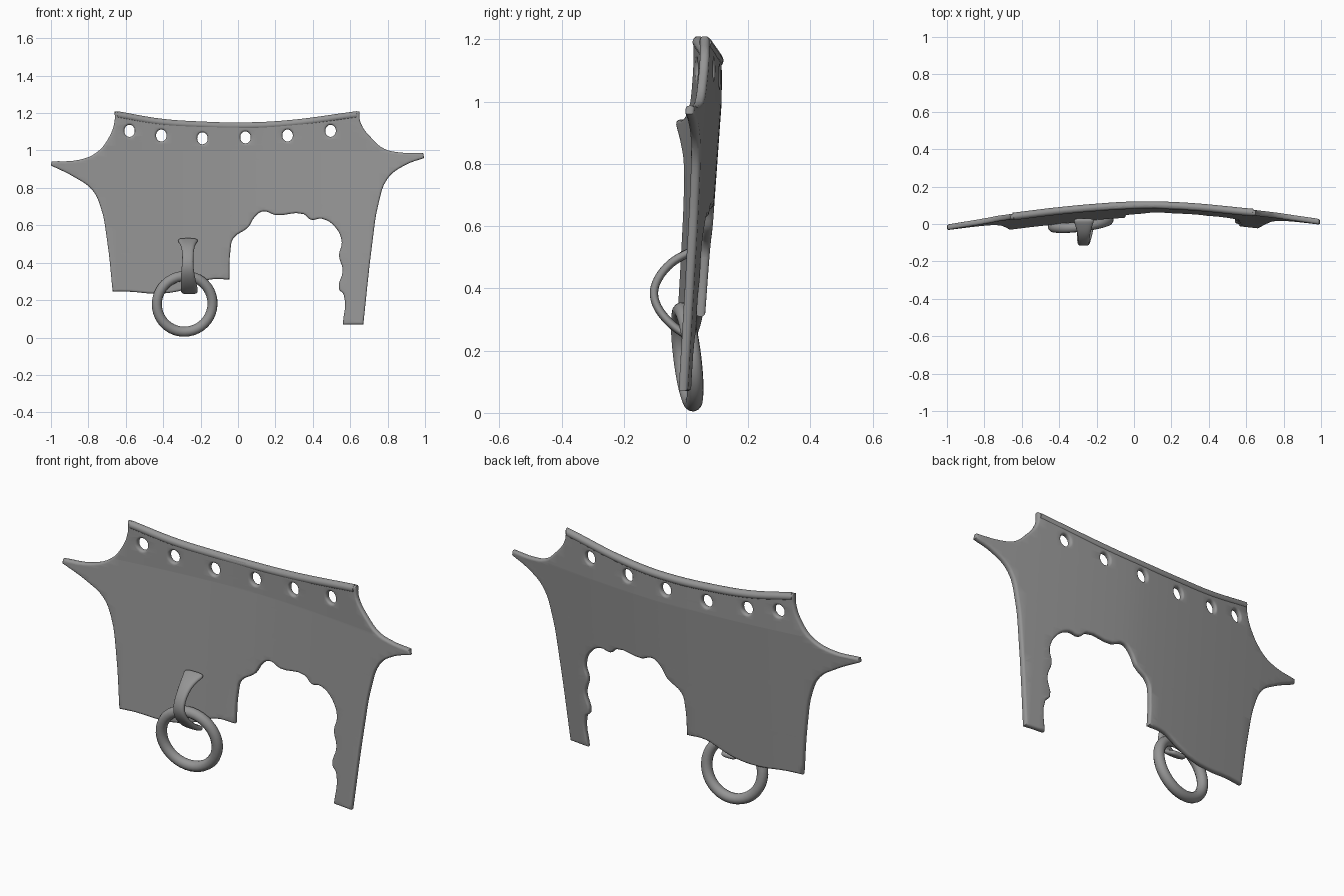
import bpy, bmesh, math
from mathutils import Vector

cube = bpy.data.objects.get("Cube")
if cube:
    bpy.data.objects.remove(cube, do_unlink=True)

grey = bpy.data.materials.new("worn grey")
grey.use_nodes = True
grey.diffuse_color = (0.3, 0.3, 0.3, 1)
grey.node_tree.nodes["Principled BSDF"].inputs["Base Color"].default_value = grey.diffuse_color


def bowed(x, z):
    """Depth of the plate's middle layer: bowed sideways, leaning forward below."""
    return 0.1 - 0.1 * abs(x - 0.08) ** 1.6 - 0.072 * max(0, 1 - z)


def finish(obj, angle=50):
    obj.data.materials.clear()
    obj.data.materials.append(grey)
    bpy.ops.object.select_all(action='DESELECT')
    obj.select_set(True)
    bpy.context.view_layer.objects.active = obj
    bpy.ops.object.shade_smooth_by_angle(angle=math.radians(angle))


def add_mesh(name, bm):
    mesh = bpy.data.meshes.new(name)
    bm.to_mesh(mesh)
    bm.free()
    obj = bpy.data.objects.new(name, mesh)
    bpy.context.collection.objects.link(obj)
    return obj


def curve_bmesh(curve):
    """Evaluate a curve into an editable mesh and drop the curve."""
    temp = bpy.data.objects.new("temp", curve)
    bpy.context.collection.objects.link(temp)
    mesh = bpy.data.meshes.new_from_object(temp.evaluated_get(bpy.context.evaluated_depsgraph_get()))
    bm = bmesh.new()
    bm.from_mesh(mesh)
    bpy.data.objects.remove(temp)
    bpy.data.meshes.remove(mesh)
    return bm


def add_loop(curve, points):
    """Closed outline, rounded except at strong corners."""
    spline = curve.splines.new('BEZIER')
    spline.bezier_points.add(len(points) - 1)
    for i, p in enumerate(points):
        a, b, c = (Vector(points[j % len(points)]) for j in (i - 1, i, i + 1))
        kind = 'VECTOR' if (b - a).angle(c - b) > 0.95 else 'AUTO'
        bp = spline.bezier_points[i]
        bp.co = (*p, 0)
        bp.handle_left_type = bp.handle_right_type = kind
    spline.use_cyclic_u = True


# Plate outline: top edge, left horn and leg, torn opening, lower edge, right horn
top_edge = [(-.66, 1.21), (-.42, 1.17), (-.2, 1.155), (0, 1.15), (.25, 1.16), (.65, 1.21)]
left_side = [(.655, 1.15), (.72, 1.06), (.78, 1.01), (.86, .99), (.99, .987), (.995, .96),
             (.89, .92), (.8, .85), (.75, .71), (.72, .52), (.67, .07)]
torn_opening = [(.56, .07), (.565, .23), (.54, .26), (.56, .36), (.54, .44), (.555, .51),
                (.52, .59), (.45, .635), (.39, .63), (.35, .66), (.2, .655), (.135, .675),
                (.09, .645), (.055, .59), (-.025, .53), (-.04, .47), (-.045, .31)]
right_side = [(-.15, .31), (-.25, .27), (-.33, .245), (-.45, .235), (-.58, .245), (-.67, .245),
              (-.7, .52), (-.735, .7), (-.78, .79), (-.87, .855), (-1, .92), (-.997, .942),
              (-.85, .95), (-.755, .99), (-.69, 1.07), (-.66, 1.155)]
outline = bpy.data.curves.new("outline", 'CURVE')
outline.dimensions = '2D'
outline.fill_mode = 'BOTH'
outline.resolution_u = 4
outline.extrude = 0.004
outline.bevel_depth = 0.011
outline.bevel_resolution = 2
outline.offset = -0.011
add_loop(outline, top_edge + left_side + torn_opening + right_side)

# Lacing holes under the top edge
for x, z in [(-.58, 1.105), (-.41, 1.08), (-.19, 1.065), (.04, 1.07), (.265, 1.08), (.495, 1.105)]:
    ring = [math.tau * i / 8 for i in range(8)]
    add_loop(outline, [(x + .028 * math.cos(a), z + .032 * math.sin(a)) for a in ring])

# Cut the plate into a grid so that it can bow
bm = curve_bmesh(outline)
bmesh.ops.remove_doubles(bm, verts=bm.verts, dist=0.0003)
for axis, start, count in ((Vector((1, 0, 0)), -.95, 39), (Vector((0, 1, 0)), .1, 22)):
    for i in range(count):
        bmesh.ops.bisect_plane(bm, geom=bm.verts[:] + bm.edges[:] + bm.faces[:], dist=1e-5,
                               plane_co=axis * (start + .05 * i), plane_no=axis)
for v in bm.verts:
    x, z, depth = v.co
    v.co = (x, bowed(x, z) - depth, z)
bmesh.ops.recalc_face_normals(bm, faces=bm.faces)
finish(add_mesh("plate", bm))

# Thick rolled rim along the top edge
rim = bpy.data.curves.new("rim", 'CURVE')
rim.dimensions = '3D'
rim.bevel_depth = 0.02
rim.bevel_resolution = 3
rim.use_fill_caps = True
spline = rim.splines.new('BEZIER')
spline.bezier_points.add(len(top_edge) - 1)
for bp, (x, z) in zip(spline.bezier_points, top_edge):
    bp.co = (x * .98, bowed(x, z) + .002, z - .019)
    bp.handle_left_type = bp.handle_right_type = 'AUTO'
finish(add_mesh("top_rim", curve_bmesh(rim)))

# Strap bulging forward: (centre x, half width, y, z)
strap_path = [(-.268, .062, .03, .525), (-.268, .05, 0, .51), (-.268, .035, -.05, .485),
              (-.268, .03, -.095, .43), (-.27, .032, -.108, .38), (-.268, .038, -.09, .33),
              (-.263, .045, -.045, .28), (-.26, .048, 0, .25), (-.26, .045, .03, .24)]
bm = bmesh.new()
rows = [[bm.verts.new((x + s * w, y, z)) for s in (-1, 0, 1)] for x, w, y, z in strap_path]
for lower, upper in zip(rows, rows[1:]):
    for i in range(2):
        bm.faces.new((lower[i], lower[i + 1], upper[i + 1], upper[i]))
strap = add_mesh("strap", bm)
solid = strap.modifiers.new("thickness", 'SOLIDIFY')
solid.thickness = 0.028
solid.offset = 0
strap.modifiers.new("rounding", 'SUBSURF').levels = 2
strap.modifiers["rounding"].render_levels = 2
finish(strap, 180)

# Hanging ring
bpy.ops.mesh.primitive_torus_add(major_radius=.15, minor_radius=.027, major_segments=40,
                                 minor_segments=12, location=(-.285, .004, .18),
                                 rotation=(math.radians(97), 0, math.radians(7)))
ring_obj = bpy.context.object
ring_obj.name = "hanging_ring"
finish(ring_obj, 180)
